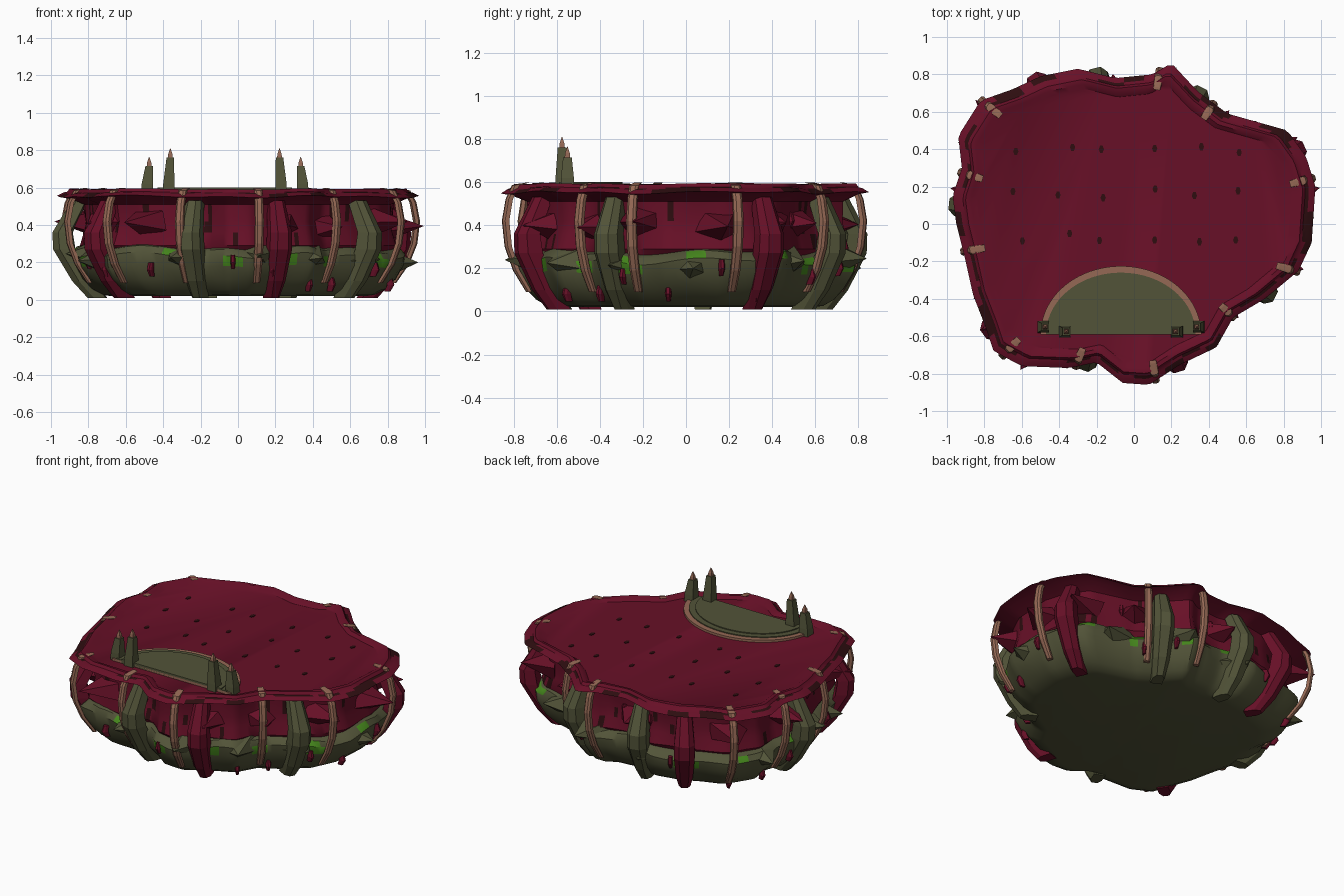
import bpy, bmesh, math, random
from math import sin, cos, pi, atan2, hypot

random.seed(4)
if "Cube" in bpy.data.objects:
    bpy.data.objects.remove(bpy.data.objects["Cube"])


def material(name, r, g, b):
    m = bpy.data.materials.new(name)
    m.use_nodes = True
    m.diffuse_color = (r, g, b, 1)
    m.node_tree.nodes["Principled BSDF"].inputs["Base Color"].default_value = (r, g, b, 1)
    return m


MAROON = material("maroon", .135, .005, .02)
OLIVE = material("olive", .085, .088, .04)
TAN = material("tan", .30, .14, .09)
DARK = material("dark brown", .026, .004, .005)
MOSS = material("moss green", .06, .24, .012)

# Outer edge of the slab, counterclockwise from the left side
EDGE = [(.97, .2), (.92, .36), (.82, .5), (.5, .59), (.34, .71), (.2, .86), (.1, .8),
        (-.1, .78), (-.3, .83), (-.5, .79), (-.65, .72), (-.82, .66), (-.94, .47),
        (-.92, .3), (-.97, .15), (-.95, 0), (-.9, -.2), (-.86, -.38), (-.79, -.56),
        (-.75, -.68), (-.6, -.76), (-.35, -.77), (-.2, -.74), (-.06, -.85), (.08, -.86),
        (.25, -.75), (.44, -.66), (.53, -.5), (.7, -.4), (.88, -.25), (.95, -.1)]


def edge_radius(a):
    """Distance from the centre to the edge in direction a."""
    c, s = cos(a), sin(a)
    for (x1, y1), (x2, y2) in zip(EDGE, EDGE[1:] + EDGE[:1]):
        k1, k2 = c * y1 - s * x1, c * y2 - s * x2
        if k1 <= 0 <= k2 and k1 != k2:
            t = k1 / (k1 - k2)
            r = (x1 + t * (x2 - x1)) * c + (y1 + t * (y2 - y1)) * s
            if r > 0:
                return r
    return .9


def make(name, bm, mats, smooth=False):
    bmesh.ops.recalc_face_normals(bm, faces=bm.faces[:])
    me = bpy.data.meshes.new(name)
    bm.to_mesh(me)
    bm.free()
    for m in mats:
        me.materials.append(m)
    ob = bpy.data.objects.new(name, me)
    bpy.context.collection.objects.link(ob)
    if smooth:
        bpy.ops.object.select_all(action="DESELECT")
        ob.select_set(True)
        bpy.context.view_layer.objects.active = ob
        bpy.ops.object.shade_smooth_by_angle(angle=math.radians(35))
    return ob


def loft(bm, rings):
    """Skin closed rings of points and cap both ends; returns rows of faces."""
    vs = [[bm.verts.new(p) for p in ring] for ring in rings]
    n = len(vs[0])
    rows = [[bm.faces.new((a[i], a[(i + 1) % n], b[(i + 1) % n], b[i])) for i in range(n)]
            for a, b in zip(vs, vs[1:])]
    bm.faces.new(vs[0])
    bm.faces.new(vs[-1])
    return rows


def ring(factor, z, wave=0, bump=0, n=180):
    pts = []
    for i in range(n):
        a = 2 * pi * i / n
        r = edge_radius(a) * (factor + bump * sin(13 * a + 9 * z))
        pts.append((r * cos(a), r * sin(a), z + wave * (sin(5 * a) + sin(11 * a + 1)) / 2))
    return pts


def strut(name, x, y, sections, mat):
    """Upright bent beam at the edge; sections are (radial factor, z, half width, half depth)."""
    a = atan2(y, x)
    rr = edge_radius(a)
    c, s = cos(a), sin(a)
    rings = []
    for f, z, w, d in sections:
        shape = [(-w, -d), (w, -d), (w, .3 * d), (.5 * w, d), (-.5 * w, d), (-w, .3 * d)]
        rings.append([((rr * f + v) * c - u * s, (rr * f + v) * s + u * c, z) for u, v in shape])
    bm = bmesh.new()
    loft(bm, rings)
    return make(name, bm, [mat])


# Upper slab: flat top, raised lip, overhanging rim and recessed wall
bm = bmesh.new()
rows = loft(bm, [ring(.87, .573), ring(.90, .59), ring(.93, .592, .004), ring(.945, .575, .004),
                 ring(.965, .57, .006), ring(1, .552, .008), ring(.94, .542, .008),
                 ring(.86, .51), ring(.85, .42, 0, .008), ring(.86, .36, 0, .008),
                 ring(.88, .29, 0, .01), ring(.84, .24)])
for row, chance in ((3, .12), (4, .09), (7, .06), (8, .07), (9, .06)):
    for i, f in enumerate(rows[row]):
        if random.random() < chance:
            f.material_index = 1
            if row < 5:
                for k in range(1, 4):
                    rows[row][(i + k) % 180].material_index = 1
make("upper_slab", bm, [MAROON, DARK], True)

# Lower bowl with mossy patches near its top edge
bm = bmesh.new()
rows = loft(bm, [ring(.84, .285, .018), ring(.895, .268, .022), ring(.925, .235, .02, .01),
                 ring(.915, .18, .01, .01), ring(.87, .11, 0, .008), ring(.81, .055),
                 ring(.75, .026), ring(.70, .02)])
for row in (1, 2):
    for i in range(0, 180, 12):
        if random.random() < .6:
            for k in range(random.randint(2, 5)):
                rows[row][i + k].material_index = 1
make("lower_bowl", bm, [OLIVE, MOSS], True)

# Heavy pillars wrapped around the edge
PILLAR = [(.78, .01, .035, .05), (.86, .10, .05, .055), (.965, .27, .062, .055),
          (.975, .36, .06, .05), (.88, .53, .042, .04)]
for x, y in ((-.27, -.77), (.72, -.37), (-.93, .1), (.35, .7), (-.2, .8)):
    strut("olive_pillar", x, y, PILLAR, OLIVE)
for x, y in ((.23, -.75), (-.79, -.58), (.86, .39), (-.52, .76)):
    strut("maroon_pillar", x, y, PILLAR, MAROON)

# Thin curved ribs hooked over the rim
RIB = [(.87, .09, .018, .012), (.94, .19, .022, .014), (.985, .30, .023, .015),
       (1, .42, .023, .015), (.98, .52, .022, .015), (.945, .585, .022, .015), (.88, .597, .018, .008)]
for x, y in ((-.74, .6), (.13, .77), (.39, .59), (.86, .22), (.47, -.44), (.1, -.73),
             (-.28, -.68), (-.61, -.61), (-.81, -.13), (-.84, .25), (.86, -.25)):
    strut("rib", x, y, RIB, TAN)


# Jagged rock spikes along the sides
def spike(name, angle, z, reach, size, mat):
    a = math.radians(angle)
    rr = edge_radius(a)
    c, s = cos(a), sin(a)
    bm = bmesh.new()
    base = []
    for k in range(5):
        t = 2 * pi * k / 5 + angle
        u, v = size * 1.2 * cos(t), size * .8 * sin(t)
        base.append(bm.verts.new((rr * .8 * c - u * s, rr * .8 * s + u * c, z + v)))
    tip = bm.verts.new((rr * reach * c, rr * reach * s, z))
    bm.faces.new(base)
    for k in range(5):
        bm.faces.new((base[k], base[(k + 1) % 5], tip))
    make(name, bm, [mat])


for ang in (11, 28, 50, 98, 142, 169, 215, 232, 290, 318, 345):
    spike("maroon_spike", ang, .40 + random.uniform(-.02, .02), 1.025, .11, MAROON)
for ang in (2, 40, 75, 105, 155, 188, 205, 245, 278, 305, 335):
    spike("olive_spike", ang, .22 + random.uniform(-.03, .03), 1.005, .12, OLIVE)

# Small roots poking out of the sides
for i in range(22):
    a = 2 * pi * (i + random.uniform(.2, .8)) / 22
    z = random.choice((.08, .16, .2, .42))
    f = .86 if z < .1 or z > .4 else .925
    strut("root", cos(a), sin(a), [(f - .02, z - .035, .008, .016), (f, z, .014, .018),
                                   (f - .01, z + .04, .012, .014)], MAROON)

# Dark pits scattered over the top
bm = bmesh.new()
for row in range(4):
    for col in range(6):
        x = -.6 + col * .23 + random.uniform(-.05, .05)
        y = -.08 + row * .24 + random.uniform(-.03, .03)
        if hypot(x, y) < .78 * edge_radius(atan2(y, x)):
            loft(bm, [[(x + .014 * cos(k * pi / 3), y + .022 * sin(k * pi / 3), z)
                       for k in range(6)] for z in (.57, .576)])
make("top_pits", bm, [DARK])


# Half-round platform in three stepped layers
def half_disc(name, rx, ry, top, mat):
    arc = [(-.07 + rx * cos(pi * k / 40), -.59 + ry * sin(pi * k / 40)) for k in range(41)]
    bm = bmesh.new()
    loft(bm, [[(x, y, z) for x, y in arc] for z in (.56, top)])
    make(name, bm, [mat])


half_disc("platform_border", .43, .365, .588, TAN)
half_disc("platform_floor", .40, .33, .594, OLIVE)
half_disc("platform_step", .36, .295, .6, OLIVE)


# Tapered posts with pointed tips, leaning slightly inward
def post(x, y, height, lean):
    def square(h, z, shift=0):
        return [(x + shift + i * h, y + j * h, z) for i, j in ((-1, -1), (1, -1), (1, 1), (-1, 1))]
    bm = bmesh.new()
    loft(bm, [square(.032, .56), square(.03, .62), square(.02, height - .05, lean)])
    make("post", bm, [OLIVE])
    bm = bmesh.new()
    loft(bm, [square(.013, height - .05, lean), square(.011, height - .03, lean),
              square(.001, height, lean)])
    make("post_tip", bm, [TAN])


for side in (-1, 1):
    post(-.07 + side * .415, -.55, .765, -side * .01)
    post(-.07 + side * .30, -.575, .81, -side * .008)
